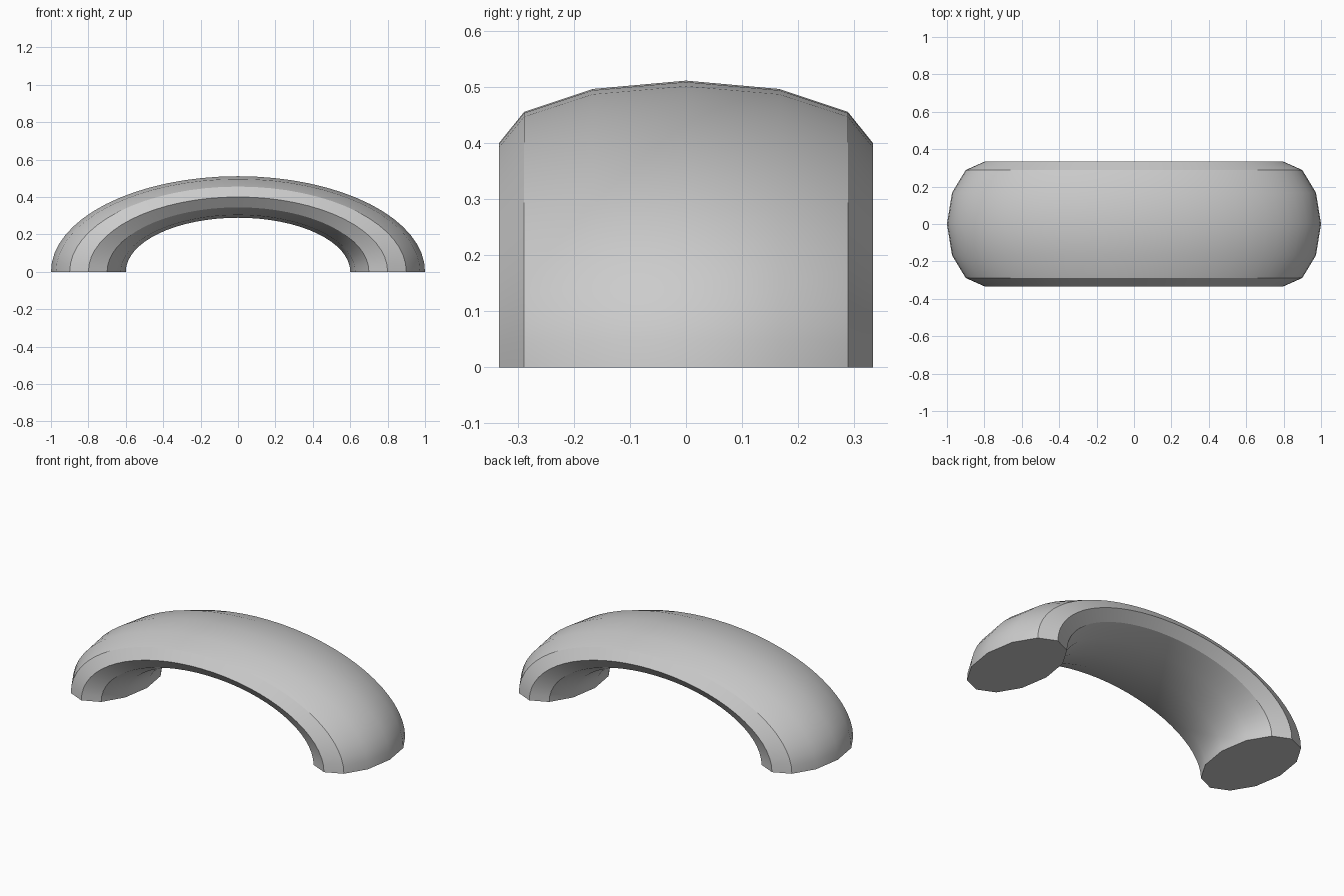
import bpy, bmesh
from math import sin, cos, pi

cube = bpy.data.objects.get("Cube")
if cube:
    bpy.data.objects.remove(cube, do_unlink=True)

# Colour
grey = bpy.data.materials.new("light grey")
grey.use_nodes = True
colour = (0.6, 0.6, 0.6, 1)
grey.diffuse_color = colour
grey.node_tree.nodes["Principled BSDF"].inputs["Base Color"].default_value = colour

# Arch: an oval section swept over half an ellipse
SIDES, STEPS = 12, 32


def section(t):
    """Ring of points at angle t along the arch."""
    ring = []
    for i in range(SIDES):
        a = 2 * pi * i / SIDES
        ring.append(((0.8 + 0.2 * cos(a)) * cos(t),
                     0.333 * sin(a),
                     (0.4 + 0.111 * cos(a)) * sin(t)))
    return ring


bm = bmesh.new()
rings = [[bm.verts.new(p) for p in section(pi * s / STEPS)] for s in range(STEPS + 1)]
for r, q in zip(rings, rings[1:]):
    for i in range(SIDES):
        j = (i + 1) % SIDES
        bm.faces.new((r[i], r[j], q[j], q[i]))

# Flat feet
bm.faces.new(rings[0])
bm.faces.new(rings[-1])
bmesh.ops.recalc_face_normals(bm, faces=bm.faces)

mesh = bpy.data.meshes.new("arch")
bm.to_mesh(mesh)
bm.free()
mesh.materials.append(grey)
arch = bpy.data.objects.new("arch", mesh)
bpy.context.collection.objects.link(arch)
bpy.ops.object.select_all(action='DESELECT')
arch.select_set(True)
bpy.context.view_layer.objects.active = arch
bpy.ops.object.shade_smooth_by_angle(angle=pi / 6)
